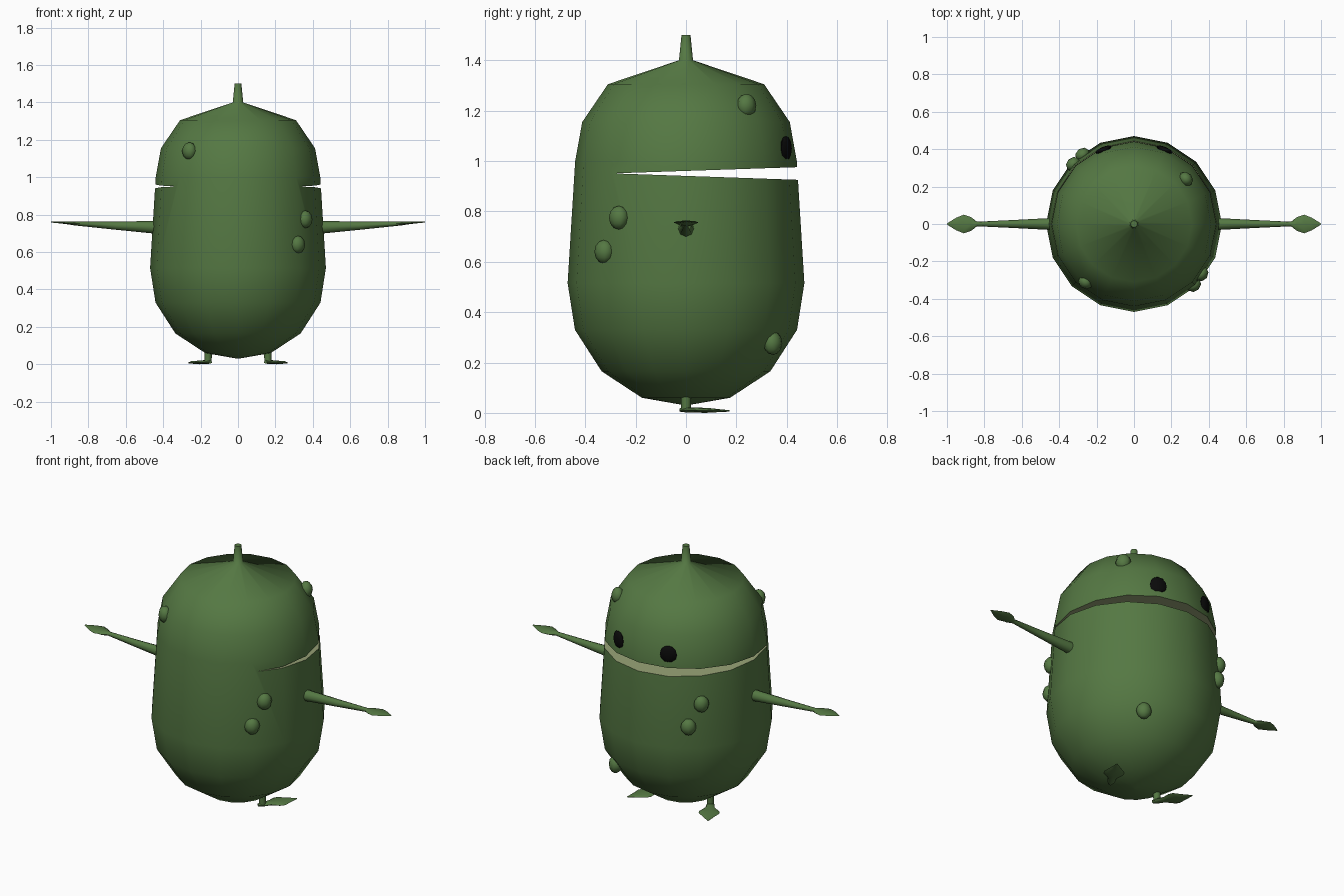
import bpy, bmesh, math
from mathutils import Vector, Matrix

if "Cube" in bpy.data.objects:
    bpy.data.objects.remove(bpy.data.objects["Cube"])


def material(name, rgb):
    m = bpy.data.materials.new(name)
    m.diffuse_color = (*rgb, 1)
    m.use_nodes = True
    m.node_tree.nodes["Principled BSDF"].inputs["Base Color"].default_value = m.diffuse_color
    return m


GREEN = material("pickle_green", (0.09, 0.188, 0.056))
PALE = material("pale_flesh", (0.31, 0.36, 0.18))
BLACK = material("black", (0.003, 0.003, 0.003))


def make_object(name, bm, mat, angle=60):
    bmesh.ops.recalc_face_normals(bm, faces=bm.faces)
    mesh = bpy.data.meshes.new(name)
    bm.to_mesh(mesh)
    bm.free()
    obj = bpy.data.objects.new(name, mesh)
    bpy.context.collection.objects.link(obj)
    mesh.materials.append(mat)
    smooth(obj, angle)
    return obj


def smooth(obj, angle):
    bpy.ops.object.select_all(action='DESELECT')
    bpy.context.view_layer.objects.active = obj
    obj.select_set(True)
    bpy.ops.object.shade_smooth_by_angle(angle=math.radians(angle))


def skin(bm, rings):
    """Join closed rings of points into a capped tube."""
    loops = [[bm.verts.new(p) for p in ring] for ring in rings]
    n = len(loops[0])
    for a, b in zip(loops, loops[1:]):
        for i in range(n):
            j = (i + 1) % n
            bm.faces.new((a[i], a[j], b[j], b[i]))
    bm.faces.new(loops[0])
    bm.faces.new(loops[-1])


def limb(name, sections, matrix, sides=8):
    """Tube along +x; sections are (x, centre z, half width, half height)."""
    bm = bmesh.new()
    turn = [2 * math.pi * i / sides for i in range(sides)]
    skin(bm, [[matrix @ Vector((x, w * math.cos(t), z + h * math.sin(t))) for t in turn]
              for x, z, w, h in sections])
    return make_object(name, bm, GREEN)


def blob(name, pos, size, mat):
    """Small ellipsoid lying on the body; size is (tangent, outward, up)."""
    yaw = math.atan2(-pos[0], pos[1])
    bm = bmesh.new()
    bmesh.ops.create_uvsphere(bm, u_segments=8, v_segments=6, radius=1)
    bm.transform(Matrix.Translation(pos) @ Matrix.Rotation(yaw, 4, 'Z')
                 @ Matrix.Diagonal((*size, 1)))
    return make_object(name, bm, mat)


# Body with cone top and stem, turned from one profile
profile = [(0.004, 0.03), (0.175, 0.06), (0.335, 0.165), (0.441, 0.33), (0.47, 0.515),
           (0.44, 1.0), (0.412, 1.155), (0.31, 1.305), (0.028, 1.40), (0.018, 1.50)]
bm = bmesh.new()
skin(bm, [[(r * math.cos(math.pi * i / 8), r * math.sin(math.pi * i / 8), z)
           for i in range(16)] for r, z in profile])
body = make_object("body", bm, GREEN, 75)

# Mouth: wedge cut through the front of the body
bm = bmesh.new()
skin(bm, [[(x, -0.29, 0.951), (x, 0.6, 0.920), (x, 0.6, 0.981)] for x in (-0.7, 0.7)])
cutter = make_object("mouth_cutter", bm, GREEN)
cutter.hide_render = True
mod = body.modifiers.new("mouth", 'BOOLEAN')
mod.object = cutter
mod.operation = 'DIFFERENCE'
mod.solver = 'EXACT'
bpy.context.view_layer.objects.active = body
bpy.ops.object.modifier_move_to_index(modifier="mouth", index=0)
bpy.ops.object.modifier_apply(modifier="mouth")
bpy.data.objects.remove(cutter)
body.data.materials.clear()
body.data.materials.append(GREEN)
body.data.materials.append(PALE)
for f in body.data.polygons:
    inside = abs(f.normal.z) > 0.9 and 0.9 < f.center.z < 1.0
    f.material_index = 1 if inside else 0
smooth(body, 75)

# Arms with leaf-shaped hands, legs and feet on both sides
arm = [(0.42, 0.733, 0.032, 0.034), (0.46, 0.733, 0.031, 0.033), (0.65, 0.741, 0.021, 0.022),
       (0.84, 0.751, 0.012, 0.012), (0.87, 0.753, 0.036, 0.011), (0.91, 0.756, 0.050, 0.008),
       (0.95, 0.758, 0.034, 0.005), (1.0, 0.760, 0.003, 0.002)]
foot = [(-0.025, 0.012, 0.010, 0.008), (0.0, 0.012, 0.021, 0.010), (0.04, 0.012, 0.024, 0.010),
        (0.085, 0.010, 0.054, 0.010), (0.11, 0.010, 0.056, 0.009), (0.15, 0.009, 0.032, 0.006),
        (0.20, 0.008, 0.003, 0.003)]
leg = [(0.01, 0, 0.019, 0.019), (0.12, 0, 0.022, 0.022)]
for side, s in (("left", -1), ("right", 1)):
    mirror = Matrix.Diagonal((s, 1, 1, 1))
    base = mirror @ Matrix.Translation((0.16, 0, 0))
    limb(side + "_arm", arm, mirror)
    limb(side + "_foot", foot, base @ Matrix.Rotation(math.radians(59), 4, 'Z'))
    limb(side + "_leg", leg, base @ Matrix.Rotation(-math.pi / 2, 4, 'Y'))
    blob(side + "_eye", (0.163 * s, 0.397, 1.05), (0.047, 0.016, 0.05), BLACK)

# Warts scattered over the skin
warts = [(-0.26, -0.31, 1.14), (0.36, -0.267, 0.775), (0.32, -0.325, 0.64), (0.277, 0.24, 1.22),
         (0.22, 0.345, 0.277), (-0.325, 0.32, 0.77), (-0.275, 0.37, 0.64)]
for i, pos in enumerate(warts):
    blob(f"wart_{i + 1}", pos, (0.042, 0.036, 0.047), GREEN)
